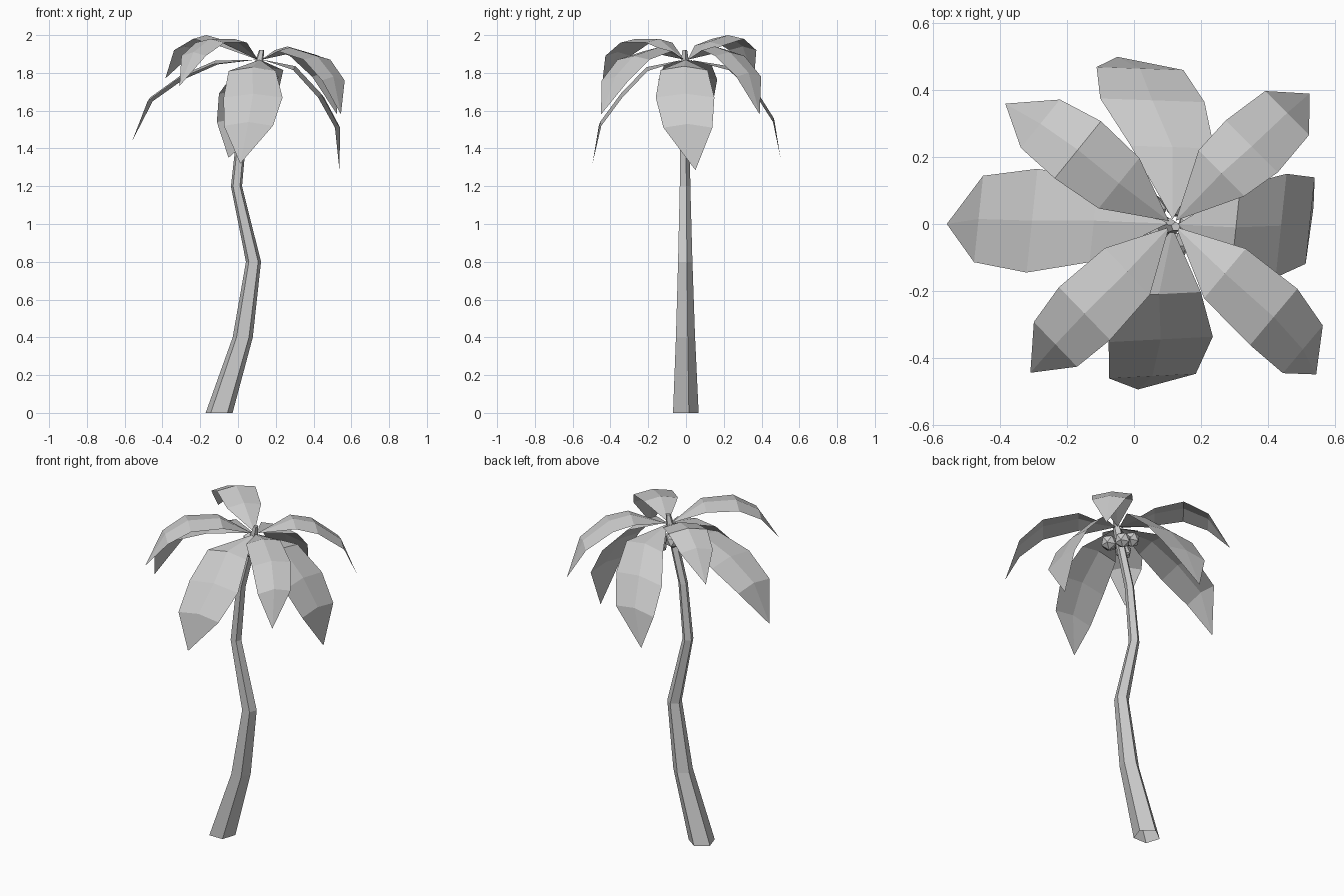
import bpy, bmesh, math
from mathutils import Vector

cube = bpy.data.objects.get("Cube")
if cube:
    bpy.data.objects.remove(cube, do_unlink=True)

grey = bpy.data.materials.new("plain_grey")
grey.use_nodes = True
colour = (0.6, 0.6, 0.6, 1)
grey.diffuse_color = colour
grey.node_tree.nodes["Principled BSDF"].inputs["Base Color"].default_value = colour


def finish(bm, name):
    """Turn a bmesh into a flat-shaded object."""
    mesh = bpy.data.meshes.new(name)
    bm.to_mesh(mesh)
    bm.free()
    mesh.materials.append(grey)
    obj = bpy.data.objects.new(name, mesh)
    bpy.context.collection.objects.link(obj)
    return obj


def make_trunk(rings, sides=5):
    """Loft a tapering, bent prism, open below, through (x, z, radius) rings."""
    bm = bmesh.new()
    loops = []
    for x, z, r in rings:
        angles = [math.tau * i / sides + math.pi / 2 for i in range(sides)]
        loops.append([bm.verts.new((x + r * math.cos(a), r * math.sin(a) - 0.008, z))
                      for a in angles])
    for low, high in zip(loops, loops[1:]):
        for i in range(sides):
            j = (i + 1) % sides
            bm.faces.new((low[i], low[j], high[j], high[i]))
    bm.faces.new(loops[-1])
    finish(bm, "trunk")


def make_frond(name, yaw, ridge, half_widths):
    """Slightly folded leaf along a ridge, pointed at both ends."""
    bm = bmesh.new()
    yaw = math.radians(yaw)
    heading = Vector((math.cos(yaw), math.sin(yaw), 0))
    across = Vector((heading.y, -heading.x, 0))
    points = [crown + heading * 0.014] + [Vector(p) for p in ridge]
    spine = [bm.verts.new(p) for p in points]
    for side in (-1, 1):
        edge = [bm.verts.new(p + across * side * w - Vector((0, 0, 0.02)))
                for p, w in zip(points[1:-1], half_widths)]
        edge = [spine[0]] + edge + [spine[-1]]
        for i in range(len(spine) - 1):
            quad = [spine[i], spine[i + 1], edge[i + 1], edge[i]]
            face = list(dict.fromkeys(quad))
            bm.faces.new(face[::-1] if side > 0 else face)
    finish(bm, name)


# Trunk
make_trunk([(-0.1, 0, 0.075), (0.025, 0.4, 0.056), (0.082, 0.8, 0.042),
            (-0.008, 1.2, 0.031), (0.025, 1.53, 0.027), (0.11, 1.85, 0.025), (0.125, 1.92, 0.014)])

# Drooping fronds
crown = Vector((0.115, 0, 1.87))
low_fronds = {
    "front_frond": (-87, [(0.075, -0.21, 1.83), (0.08, -0.345, 1.69), (0.055, -0.455, 1.54), (0.012, -0.495, 1.32)]),
    "back_frond": (88, [(0.115, 0.23, 1.835), (0.055, 0.37, 1.71), (0.018, 0.465, 1.56), (-0.05, 0.5, 1.35)]),
    "left_frond": (-6, [(0.305, -0.01, 1.835), (0.44, -0.005, 1.69), (0.527, 0.01, 1.53), (0.537, 0.05, 1.285)]),
    "right_frond": (174, [(-0.12, 0.01, 1.865), (-0.305, 0.01, 1.785), (-0.465, 0.015, 1.67), (-0.56, 0, 1.44)]),
}
for name, (yaw, ridge) in low_fronds.items():
    make_frond(name, yaw, ridge, (0.125, 0.156, 0.13))

# Raised diagonal fronds
high_fronds = {
    "back_right_frond": (141, [(-0.045, 0.122, 1.965), (-0.168, 0.222, 2.0), (-0.28, 0.3, 1.94), (-0.385, 0.36, 1.77)]),
    "front_right_frond": (224, [(-0.02, -0.142, 1.98), (-0.148, -0.268, 1.98), (-0.235, -0.36, 1.91), (-0.31, -0.445, 1.73)]),
    "front_left_frond": (-40, [(0.272, -0.148, 1.935), (0.418, -0.278, 1.89), (0.505, -0.375, 1.78), (0.545, -0.45, 1.58)]),
    "back_left_frond": (45, [(0.262, 0.152, 1.94), (0.352, 0.232, 1.91), (0.458, 0.332, 1.8), (0.525, 0.39, 1.58)]),
}
for name, (yaw, ridge) in high_fronds.items():
    make_frond(name, yaw, ridge, (0.097, 0.11, 0.093))

# Coconuts clustered under the crown
for i in range(5):
    a = math.tau * i / 5 + 1.15
    bm = bmesh.new()
    bmesh.ops.create_icosphere(bm, subdivisions=1, radius=0.047)
    nut = finish(bm, f"coconut_{i + 1}")
    nut.location = (0.105 + 0.068 * math.cos(a), 0.068 * math.sin(a), 1.76 + 0.04 * (i % 2))
